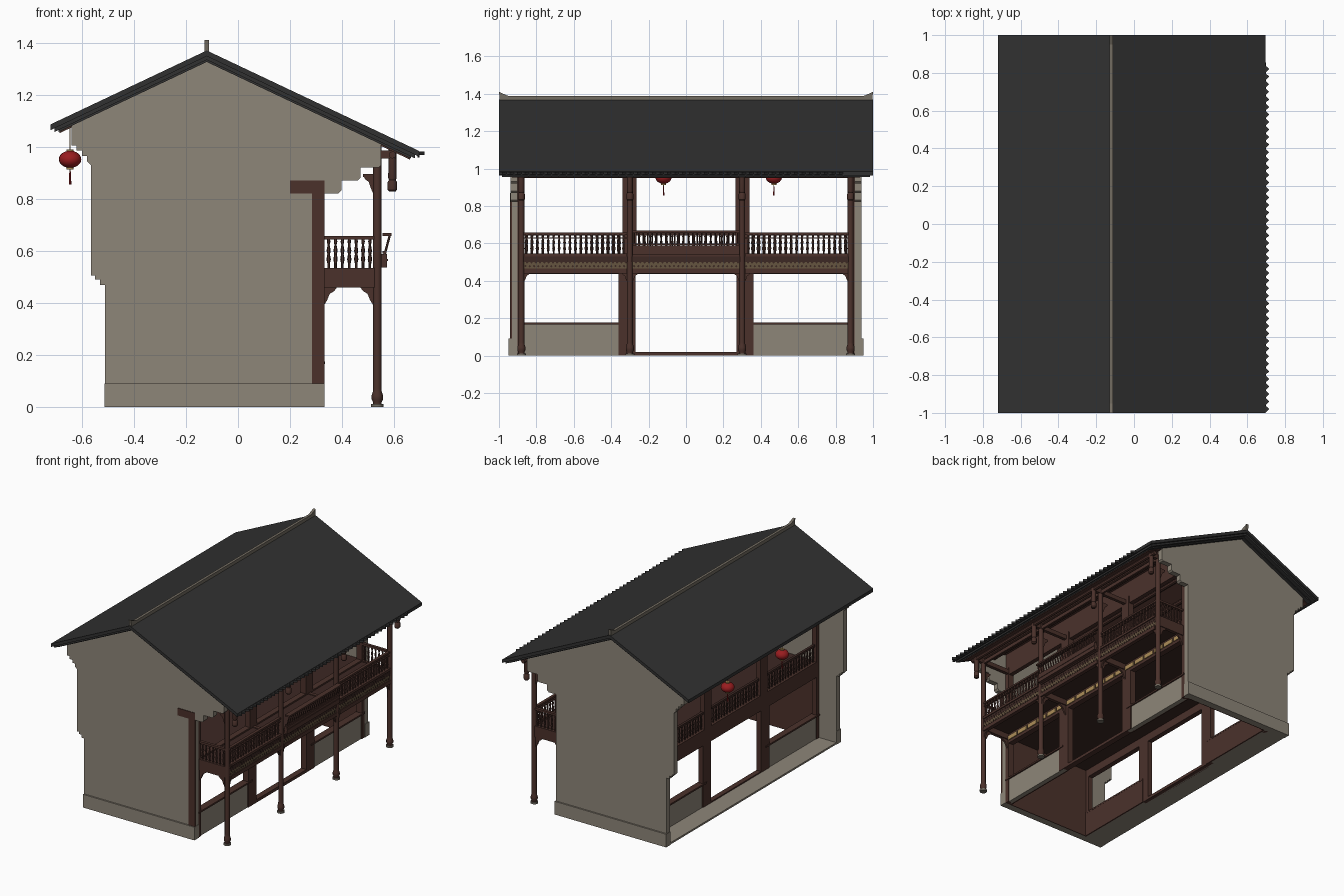
import bpy, bmesh, math
from mathutils import Vector, Matrix

if "Cube" in bpy.data.objects:
    bpy.data.objects.remove(bpy.data.objects["Cube"])

def material(name, *rgb):
    m = bpy.data.materials.new(name)
    m.diffuse_color = (*rgb, 1)
    m.use_nodes = True
    m.node_tree.nodes["Principled BSDF"].inputs["Base Color"].default_value = m.diffuse_color
    return m

WALL = material("plaster_beige", 0.27, 0.237, 0.19)
TILE = material("tile_charcoal", 0.031, 0.031, 0.031)
WOOD = material("wood_brown", 0.07, 0.031, 0.024)
DARK = material("dark_wood", 0.045, 0.021, 0.017)
STONE = material("grey_stone", 0.17, 0.15, 0.12)
CARVE = material("carved_olive", 0.13, 0.09, 0.05)
OCHRE = material("ochre", 0.42, 0.27, 0.10)
RED = material("lantern_red", 0.32, 0.012, 0.014)


class Part:
    """Collects simple solids in one mesh object."""
    def __init__(self, name, mat):
        self.name, self.mat, self.bm = name, mat, bmesh.new()

    def box(self, x0, x1, y0, y1, z0, z1):
        m = Matrix.Translation(((x0+x1)/2, (y0+y1)/2, (z0+z1)/2)) @ Matrix.Diagonal((abs(x1-x0), abs(y1-y0), abs(z1-z0), 1))
        bmesh.ops.create_cube(self.bm, size=1, matrix=m)

    def prism(self, pts, axis, a, b):
        # axis 'y': points are (x, z); 'x': (y, z); 'z': (x, y)
        def at(p, d):
            return {'y': (p[0], d, p[1]), 'x': (d, p[0], p[1]), 'z': (p[0], p[1], d)}[axis]
        lo = [self.bm.verts.new(at(p, a)) for p in pts]
        hi = [self.bm.verts.new(at(p, b)) for p in pts]
        self.bm.faces.new(lo)
        self.bm.faces.new(hi[::-1])
        for i in range(len(pts)):
            j = (i+1) % len(pts)
            self.bm.faces.new((lo[i], lo[j], hi[j], hi[i]))

    def lathe(self, prof, x, y, segs=12):
        rings = [[self.bm.verts.new((x+r*math.cos(2*math.pi*k/segs), y+r*math.sin(2*math.pi*k/segs), z))
                  for k in range(segs)] for r, z in prof]
        self.bm.faces.new(rings[0])
        self.bm.faces.new(rings[-1])
        for p, q in zip(rings, rings[1:]):
            for k in range(segs):
                self.bm.faces.new((p[k], p[(k+1) % segs], q[(k+1) % segs], q[k]))

    def rod(self, a, b, r, segs=8):
        a, b = Vector(a), Vector(b)
        m = Matrix.Translation((a+b)/2) @ (b-a).to_track_quat('Z', 'Y').to_matrix().to_4x4()
        bmesh.ops.create_cone(self.bm, cap_ends=True, segments=segs, radius1=r, radius2=r, depth=(b-a).length, matrix=m)

    def done(self, smooth=False):
        bmesh.ops.recalc_face_normals(self.bm, faces=self.bm.faces)
        me = bpy.data.meshes.new(self.name)
        self.bm.to_mesh(me)
        self.bm.free()
        me.materials.append(self.mat)
        ob = bpy.data.objects.new(self.name, me)
        bpy.context.collection.objects.link(ob)
        if smooth:
            bpy.context.view_layer.objects.active = ob
            ob.select_set(True)
            bpy.ops.object.shade_smooth_by_angle(angle=math.radians(35))
            ob.select_set(False)


RX, RZ, SL = -0.12, 1.37, 0.473          # ridge position and roof slope
def roof_z(x, drop=0):
    return RZ - SL*abs(x-RX) - drop

# Roof: stacked chevron layers, each a little smaller than the one above
for name, mat, x0, x1, y, t0, t1 in (("roof_tiles", TILE, -0.72, 0.695, 1.0, 0, 0.022),
                                     ("roof_under_tiles", TILE, -0.705, 0.68, 0.985, 0.022, 0.036),
                                     ("roof_verge", TILE, -0.69, 0.665, 0.96, 0.036, 0.044),
                                     ("roof_boards", WOOD, -0.685, 0.66, 0.93, 0.044, 0.05)):
    p = Part(name, mat)
    p.prism([(x0, roof_z(x0, t0)), (RX, RZ-t0), (x1, roof_z(x1, t0)),
             (x1, roof_z(x1, t1)), (RX, RZ-t1), (x0, roof_z(x0, t1))], 'y', -y, y)
    p.done()

# Pointed tile ends along the balcony eave
p = Part("eave_tile_ends", TILE)
for i in range(46):
    y = -0.98 + i*0.04
    p.prism([(0.68, y-0.02), (0.695, y-0.02), (0.716, y), (0.695, y+0.02), (0.68, y+0.02)], 'z', 0.968, 0.982)
    p.prism([(y+0.006, 0.972), (y+0.034, 0.972), (y+0.02, 0.958)], 'x', 0.69, 0.698)
p.done()

# Ridge with upturned ends
p = Part("roof_ridge", STONE)
p.prism([(-0.995, 1.36), (0.995, 1.36), (1.0, 1.41), (0.985, 1.403), (0.95, 1.388),
         (-0.95, 1.388), (-0.985, 1.403), (-1.0, 1.41)], 'x', RX-0.009, RX+0.009)
p.done()

# Gable walls with corbelled shoulders
p = Part("gable_walls", WALL)
outline = [(-0.51, 0), (0.33, 0), (0.33, 0.82), (0.385, 0.82), (0.397, 0.832), (0.397, 0.87), (0.46, 0.87),
           (0.47, 0.88), (0.47, 0.92), (0.54, 0.92), (0.55, 0.93), (0.55, roof_z(0.55, 0.042)), (RX, RZ-0.042),
           (-0.64, roof_z(-0.64, 0.042)), (-0.64, 1.005), (-0.62, 1.005), (-0.62, 0.985), (-0.60, 0.985),
           (-0.60, 0.965), (-0.58, 0.965), (-0.58, 0.945), (-0.565, 0.93), (-0.565, 0.505), (-0.55, 0.505),
           (-0.55, 0.49), (-0.53, 0.49), (-0.53, 0.47), (-0.51, 0.47)]
for s in (-1, 1):
    p.prism(outline, 'y', s*0.9, s*0.938)
    p.box(-0.513, 0.333, s*0.9, s*0.948, 0, 0.09)      # plinth
p.done()

# Timber end of the facade showing on the front gable
p = Part("gable_timber_end", WOOD)
p.box(0.285, 0.332, -0.942, -0.93, 0.09, 0.87)
p.box(0.2, 0.3, -0.942, -0.93, 0.82, 0.87)
p.done()

BAL = [(0.005, 0), (0.005, 0.15), (0.0085, 0.3), (0.005, 0.48), (0.008, 0.6), (0.004, 0.8), (0.007, 0.92), (0.005, 1)]
def balusters(part, a, b, n, z0, z1):
    for i in range(n):
        t = (i+0.5)/n
        part.lathe([(r, z0+h*(z1-z0)) for r, h in BAL], a[0]+(b[0]-a[0])*t, a[1]+(b[1]-a[1])*t, 6)

# Two timber facades: one behind the balcony, one recessed on the lantern side
for name, x0, x1, out in (("balcony_facade", 0.29, 0.33, 1), ("rear_facade", -0.38, -0.345, -1)):
    xm = (x0+x1)/2
    low = Part(name+"_low_walls", WALL)
    w = Part(name+"_frame", WOOD)
    w.box(x0, x1, -0.3, 0.3, 0, 0.02)                                  # threshold
    w.box(x0, x1, -0.9, 0.9, 0.435, 0.54)                              # floor beam
    w.box(x0+0.005, x1-0.005, -0.9, 0.9, 0.95, roof_z(xm, 0.055))      # upper infill
    inner = x0 if out > 0 else x1
    for s in (-1, 1):
        low.box(x0+0.005, x1-0.005, s*0.32, s*0.9, 0, 0.165)
        w.box(inner-out*0.004, inner+out*0.006, s*0.32, s*0.9, 0, 0.165)   # inner lining
        w.box(x0-0.005, x1+0.005, s*0.32, s*0.9, 0.165, 0.176)         # sill
        w.box(x0, x1, s*0.87, s*0.9, 0, 1.0)
        w.box(x0, x1, s*0.27, s*0.36, 0, 0.45)
        w.box(x0, x1, s*0.265, s*0.34, 0.45, 1.0)
    low.done()
    w.done()

# Rear upper railing
p = Part("rear_railing", DARK)
for a, b, n in ((-0.87, -0.34, 18), (-0.265, 0.265, 18), (0.34, 0.87, 18)):
    balusters(p, (-0.362, a), (-0.362, b), n, 0.54, 0.645)
    p.box(-0.37, -0.353, a, b, 0.643, 0.657)
p.done(True)

# Floors: upper floor, balcony deck and the narrow stone step at the rear
p = Part("upper_floor", DARK)
p.box(-0.35, 0.31, -0.9, 0.9, 0.49, 0.53)
p.box(0.33, 0.545, -0.89, 0.89, 0.5, 0.53)
p.done()
p = Part("rear_step", WALL)
p.box(-0.51, -0.37, -0.9, 0.9, 0, 0.012)
p.done()
p = Part("ground_lining", WOOD)
for s in (-1, 1):
    p.box(-0.35, 0.3, s*0.895, s*0.902, 0, 0.5)
p.done()

# Balcony posts with turned bases, hanging posts, tie beams and purlins
YS = (-0.88, -0.3, 0.3, 0.88)
posts, bases = Part("balcony_posts", WOOD), Part("post_bases", STONE)
hang, beams = Part("hanging_posts", WOOD), Part("roof_beams", WOOD)
for y in YS:
    posts.lathe([(0.017, 0.012), (0.017, 0.02), (0.022, 0.03), (0.022, 0.045), (0.017, 0.06), (0.016, 0.07), (0.016, 1.01)], 0.535, y)
    bases.lathe([(0.024, 0), (0.024, 0.012)], 0.535, y)
    hang.lathe([(0.012, 0.828), (0.018, 0.835), (0.018, 0.865), (0.013, 0.872), (0.016, 0.88), (0.015, 0.99)], 0.593, y)
    beams.box(0.33, 0.605, y-0.011, y+0.011, 0.955, 0.985)
    beams.box(0.33, 0.535, y-0.012, y+0.012, 0.46, 0.535)
for x in (0.593, 0.535, 0.43, 0.2, 0.04, RX, -0.25, -0.5):
    z = roof_z(x, 0.064)
    beams.rod((x, -0.92, z), (x, 0.92, z), 0.014)
beams.box(0.528, 0.542, -0.88, 0.88, 0.95, 0.975)
for o in (posts, bases, hang):
    o.done(True)
beams.done()

# Curved brackets beside the posts
p = Part("brackets", WOOD)
def bracket(c, d, z, w, h):
    return [(c, z), (c+d*w, z), (c+d*w*0.8, z-h*0.2), (c+d*w*0.45, z-h*0.35), (c+d*w*0.25, z-h*0.7), (c, z-h)]
for y in YS:
    p.prism(bracket(0.52, -1, 0.46, 0.05, 0.07), 'y', y-0.006, y+0.006)
    p.prism(bracket(0.33, 1, 0.46, 0.05, 0.07), 'y', y-0.006, y+0.006)
    p.prism(bracket(0.52, -1, 0.89, 0.04, 0.07), 'y', y-0.006, y+0.006)
    p.box(0.48, 0.535, y-0.006, y+0.006, 0.885, 0.895)
    for d in (-1, 1):
        if abs(y+d*0.1) < 0.9:
            p.prism(bracket(y+d*0.012, d, 0.445, 0.035, 0.055), 'x', 0.53, 0.542)
p.done()

# Carved fascia: rails, olive panels and small dark lozenges
rails, panel, loz = Part("fascia_rails", WOOD), Part("fascia_panels", CARVE), Part("fascia_carving", DARK)
for a, b in ((-0.865, -0.315), (-0.285, 0.285), (0.315, 0.865)):
    rails.box(0.525, 0.552, a, b, 0.44, 0.466)
    rails.box(0.525, 0.552, a, b, 0.53, 0.546)
    panel.box(0.533, 0.545, a, b, 0.464, 0.532)
    n = 24
    for i in range(n):
        for r in range(3):
            y = a + (b-a)*(i+0.3+0.4*(r % 2))/n
            z = 0.478 + 0.02*r
            loz.prism([(y-0.007, z), (y, z-0.007), (y+0.007, z), (y, z+0.007)], 'x', 0.545, 0.547)
rails.done()
panel.done()
loz.done()

# Ochre lattice strips under the balcony
p = Part("ochre_strips", OCHRE)
for i in range(18):
    y = -0.87 + i*0.098
    p.box(0.33, 0.336, y, y+0.085, 0.455, 0.485)
p.done()

# Balcony railing: side bays and ends, with a leaning bench in the middle
p = Part("balcony_railing", WOOD)
for s in (-1, 1):
    balusters(p, (0.535, s*0.32), (0.535, s*0.865), 19, 0.54, 0.648)
    p.box(0.525, 0.545, s*0.315, s*0.87, 0.645, 0.657)
    p.box(0.528, 0.542, s*0.315, s*0.87, 0.625, 0.632)
    balusters(p, (0.335, s*0.88), (0.52, s*0.88), 7, 0.535, 0.645)
    p.box(0.33, 0.53, s*0.87, s*0.89, 0.643, 0.657)
p.done(True)
p = Part("balcony_bench", WOOD)
p.box(0.552, 0.573, -0.285, 0.285, 0.537, 0.588)
p.box(0.545, 0.576, -0.285, 0.285, 0.562, 0.57)
p.box(0.555, 0.59, -0.285, 0.285, 0.657, 0.668)
p.box(0.555, 0.57, -0.285, 0.285, 0.59, 0.6)
for i in range(24):
    y = -0.276 + i*0.024
    p.rod((0.563, y, 0.585), (0.583, y, 0.66), 0.0045, 6)
p.done()

# Red lanterns on the rear eave
red, trim = Part("lanterns", RED), Part("lantern_caps", OCHRE)
for y in (-0.12, 0.47):
    red.lathe([(0.043*math.sin(math.pi*(0.1+0.8*k/10)), 0.952-0.033*math.cos(math.pi*(0.1+0.8*k/10))) for k in range(11)], -0.645, y, 20)
    red.lathe([(0.005, 0.855), (0.003, 0.905)], -0.645, y, 6)
    trim.lathe([(0.014, 0.913), (0.014, 0.922)], -0.645, y)
    trim.lathe([(0.014, 0.982), (0.014, 0.99)], -0.645, y)
    trim.lathe([(0.002, 0.9), (0.002, 1.075)], -0.645, y, 6)
red.done(True)
trim.done(True)
